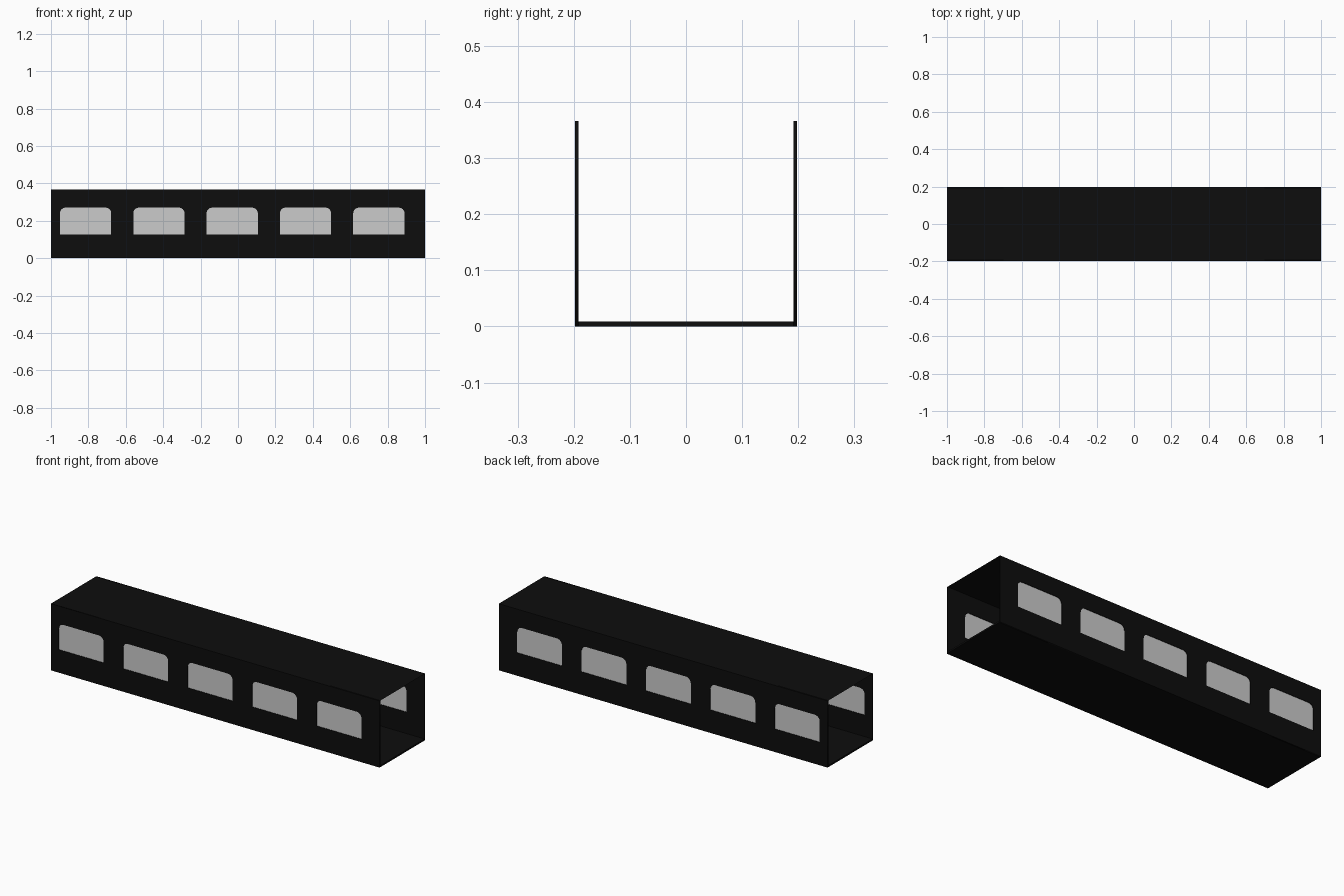
import bpy, math

if "Cube" in bpy.data.objects:
    bpy.data.objects.remove(bpy.data.objects["Cube"])

LENGTH, HALF_W, HEIGHT = 2.0, 0.198, 0.366
WALL_T, FLOOR_T = 0.006, 0.009
WIN_W, WIN_Z0, WIN_Z1, WIN_R = 0.274, 0.126, 0.27, 0.03
WIN_CENTRES = [-0.815 + 0.392 * i for i in range(5)]

black = bpy.data.materials.new("black_paint")
black.diffuse_color = (0.004, 0.004, 0.004, 1)
black.use_nodes = True
black.node_tree.nodes["Principled BSDF"].inputs["Base Color"].default_value = black.diffuse_color


def rect(x0, x1, z0, z1):
    return [(x0, z0), (x1, z0), (x1, z1), (x0, z1)]


def window_outline(cx, steps=6):
    # square bottom corners, rounded top corners
    x0, x1 = cx - WIN_W / 2, cx + WIN_W / 2
    pts = [(x0, WIN_Z0), (x1, WIN_Z0)]
    for corner_x, start in ((x1 - WIN_R, 0), (x0 + WIN_R, math.pi / 2)):
        for i in range(steps + 1):
            a = start + math.pi / 2 * i / steps
            pts.append((corner_x + WIN_R * math.cos(a),
                        WIN_Z1 - WIN_R + WIN_R * math.sin(a)))
    return pts


def panel(name, outlines, y, thickness, mat=None):
    # upright filled outline; inner outlines become holes
    cu = bpy.data.curves.new(name, 'CURVE')
    cu.dimensions, cu.fill_mode = '2D', 'BOTH'
    cu.extrude = thickness / 2
    for pts in outlines:
        sp = cu.splines.new('POLY')
        sp.points.add(len(pts) - 1)
        for p, (x, z) in zip(sp.points, pts):
            p.co = (x, z, 0, 1)
        sp.use_cyclic_u = True
    ob = bpy.data.objects.new(name, cu)
    bpy.context.collection.objects.link(ob)
    ob.location.y = y
    ob.rotation_euler.x = math.pi / 2
    if mat:
        cu.materials.append(mat)
    bpy.ops.object.select_all(action='DESELECT')
    ob.select_set(True)
    bpy.context.view_layer.objects.active = ob
    bpy.ops.object.convert(target='MESH')


# side walls with window openings, and the panes inside them
windows = [window_outline(c) for c in WIN_CENTRES]
for side, s in (("front", -1), ("back", 1)):
    y = s * (HALF_W - WALL_T / 2)
    panel(side + "_wall", [rect(-LENGTH / 2, LENGTH / 2, 0, HEIGHT)] + windows,
          y, WALL_T, black)
    panel(side + "_window_panes", windows, y, 0)

# floor slab
bpy.ops.mesh.primitive_cube_add(size=1, location=(0, 0, FLOOR_T / 2))
floor = bpy.context.object
floor.name = "floor"
floor.scale = (LENGTH, 2 * (HALF_W - WALL_T), FLOOR_T)
floor.data.materials.append(black)

# thin roof sheet
bpy.ops.mesh.primitive_plane_add(size=1, location=(0, 0, HEIGHT))
roof = bpy.context.object
roof.name = "roof"
roof.scale = (LENGTH, 2 * HALF_W, 1)
roof.data.materials.append(black)
